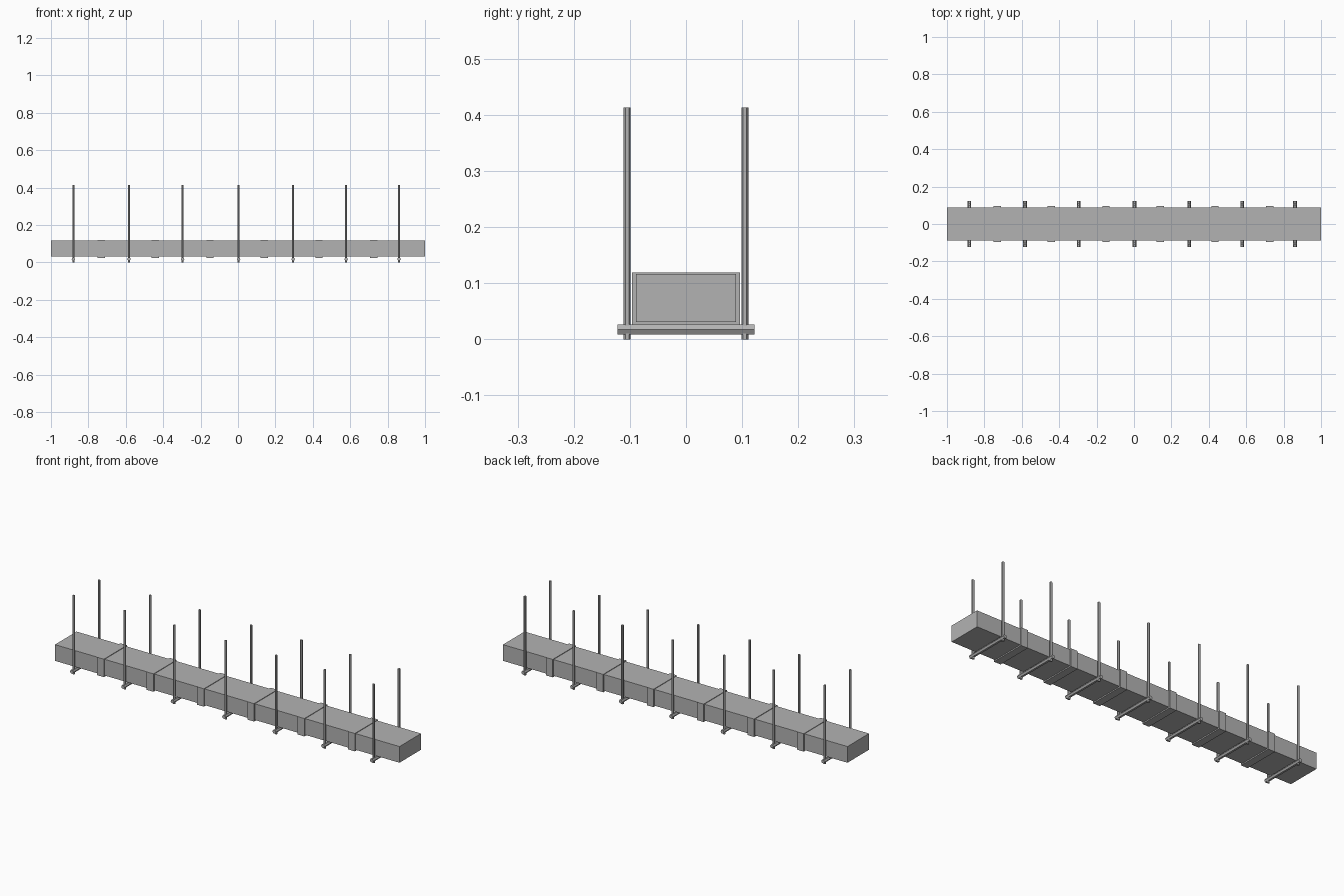
import bpy
import math

cube = bpy.data.objects.get("Cube")
if cube:
    bpy.data.objects.remove(cube, do_unlink=True)

# Single sheet metal colour
metal = bpy.data.materials.new("galvanised_grey")
metal.use_nodes = True
GREY = (0.45, 0.45, 0.45, 1)
metal.diffuse_color = GREY
metal.node_tree.nodes["Principled BSDF"].inputs["Base Color"].default_value = GREY


def finish(name):
    obj = bpy.context.object
    obj.name = name
    obj.data.materials.append(metal)


def box(name, x, length, width, bottom, top):
    bpy.ops.mesh.primitive_cube_add(size=1, location=(x, 0, (bottom + top) / 2))
    bpy.context.object.scale = (length, width, top - bottom)
    bpy.ops.object.transform_apply(location=False, rotation=False, scale=True)
    finish(name)


def hex_bar(name, location, radius, length, rotation):
    bpy.ops.mesh.primitive_cylinder_add(
        vertices=6, radius=radius, depth=length, location=location, rotation=rotation)
    finish(name)


# Long rectangular duct
box("duct", 0, 2, 0.179, 0.031, 0.116)

# Joint collars wrapped around the duct
for i, x in enumerate((-0.731, -0.443, -0.15, 0.141, 0.433, 0.726)):
    box(f"joint_collar_{i + 1}", x, 0.039, 0.192, 0.025, 0.119)

# Hangers: a cross bar under the duct held by a threaded rod on each side
ROD_HEIGHT = 0.413
for i, x in enumerate((-0.88, -0.583, -0.296, 0.003, 0.295, 0.578, 0.861)):
    hex_bar(f"cross_bar_{i + 1}", (x, 0, 0.0175), 0.0098, 0.244,
            (math.pi / 2, math.pi / 2, 0))
    for side, y in (("front", -0.105), ("back", 0.105)):
        hex_bar(f"{side}_hanger_rod_{i + 1}", (x, y, ROD_HEIGHT / 2),
                0.0063, ROD_HEIGHT, (0, 0, 0))
